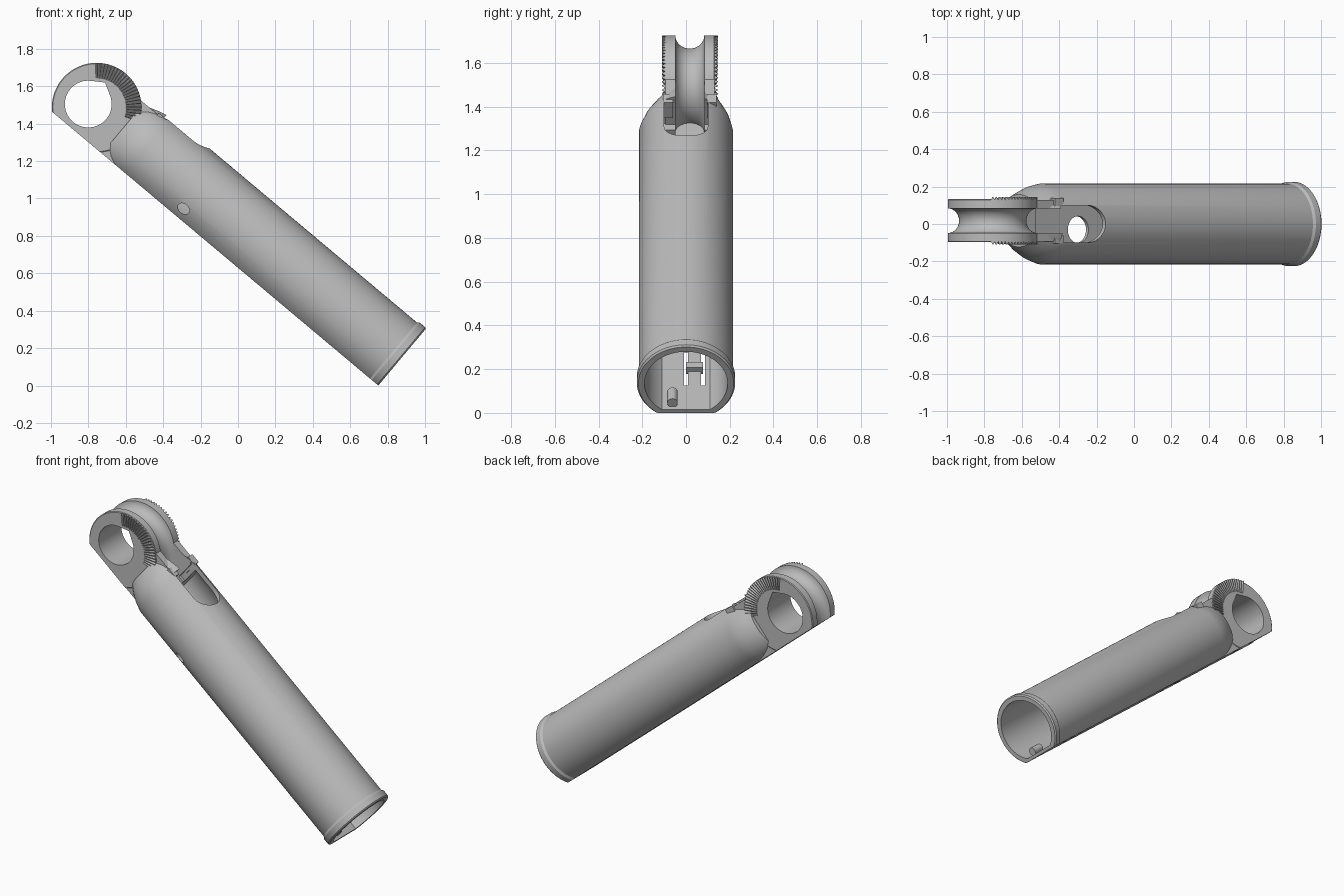
import bpy, bmesh
from math import radians, sin, cos, asin, pi
from mathutils import Vector

cube = bpy.data.objects.get("Cube")
if cube:
    bpy.data.objects.remove(cube, do_unlink=True)

grey = bpy.data.materials.new("plain grey")
grey.use_nodes = True
GREY = (0.5, 0.5, 0.5, 1)
grey.diffuse_color = GREY
grey.node_tree.nodes["Principled BSDF"].inputs["Base Color"].default_value = GREY

TILT = radians(40)
MID = 0.0175            # sideways centre of the eye
EYE_U, EYE_W = 2.108, 0.17


def finish(name, bm):
    """Parts are drawn along the tube (u, y, w), then tilted as a whole."""
    for v in bm.verts:
        v.co.x = -v.co.x
    bmesh.ops.recalc_face_normals(bm, faces=bm.faces)
    mesh = bpy.data.meshes.new(name)
    bm.to_mesh(mesh)
    bm.free()
    mesh.materials.append(grey)
    ob = bpy.data.objects.new(name, mesh)
    bpy.context.collection.objects.link(ob)
    ob.rotation_euler = (0, TILT, 0)
    ob.location = (0.75, 0, 0)
    return ob


def loft(name, rings):
    bm = bmesh.new()
    loops = [[bm.verts.new(p) for p in ring] for ring in rings]
    n = len(loops[0])
    for a, b in zip(loops, loops[1:]):
        for i in range(n):
            j = (i + 1) % n
            bm.faces.new((a[i], a[j], b[j], b[i]))
    bm.faces.new(loops[0])
    bm.faces.new(loops[-1])
    return finish(name, bm)


def box(name, u0, u1, y0, y1, w0, w1):
    ring = [(y0, w0), (y1, w0), (y1, w1), (y0, w1)]
    return loft(name, [[(u, y, w) for y, w in ring] for u in (u0, u1)])


def arc(ra, rb, drop, n=72):
    """Circle with a flat underside, drop below the centre."""
    a0 = -asin(drop / rb)
    steps = [a0 + (pi - 2 * a0) * i / n for i in range(n + 1)]
    return [(ra * cos(a), rb * sin(a)) for a in steps]


def tube_ring(u, ra, rb, floor=0.0, mid=0.0):
    return [(u, mid + a, 0.175 + b) for a, b in arc(ra, rb, 0.175 - floor)]


def cut(ob, cutters):
    for c in cutters:
        mod = ob.modifiers.new("cut", 'BOOLEAN')
        mod.operation, mod.solver, mod.object = 'DIFFERENCE', 'EXACT', c
        with bpy.context.temp_override(object=ob, active_object=ob):
            bpy.ops.object.modifier_apply(modifier=mod.name)
        bpy.data.objects.remove(c, do_unlink=True)


# Tube with end rim and tapering shoulder
R = 0.216
sections = [(0, 0.218), (0.008, 0.225), (0.045, 0.225), (0.058, R), (1.77, R)]
rings = [tube_ring(u, r, r) for u, r in sections]
rings += [tube_ring(1.83, 0.2, 0.205, mid=0.004), tube_ring(1.88, 0.175, 0.192, mid=0.008),
          tube_ring(1.93, 0.14, 0.18, mid=MID)]
tube = loft("tube", rings)

# Hollow, top slot with round end, cable channel and small openings
bore = loft("bore", [tube_ring(u, 0.19, 0.19, 0.02) for u in (-0.05, 1.75)])
slot_outline = [(1.605 + 0.1 * cos(a), 0.1 * sin(a))
                for a in (pi / 2 + pi * i / 24 for i in range(25))]
slot_outline += [(1.797, -0.1), (1.797, 0.1)]
slot = loft("slot", [[(u, y, w) for u, y in slot_outline] for w in (0.22, 0.6)])
channel = box("channel", 1.7, 2.0, MID - 0.066, MID + 0.066, 0.1, 0.6)


def round_cutter(name, u, y, r, w0, w1):
    turn = [2 * pi * i / 32 for i in range(32)]
    return loft(name, [[(u + r * cos(a), y + r * sin(a), w) for a in turn] for w in (w0, w1)])


floor_hole = round_cutter("floor_hole", 1.386, -0.03, 0.072, -0.1, 0.1)
turn = [2 * pi * i / 24 for i in range(24)]
side_hole = loft("side_hole", [[(1.405 + 0.035 * cos(a), y, 0.055 + 0.025 * sin(a)) for a in turn]
                               for y in (-0.3, -0.1)])
slits = [box("slit", 0.17, 0.43, y - 0.009, y + 0.009, -0.1, 0.1) for y in (0.0, 0.078)]
cut(tube, [bore, slot, channel, floor_hole, side_hole] + slits)

# Neck joining the tube to the eye
box("neck_base", 1.76, 2.0, MID - 0.112, MID + 0.112, 0, 0.1)
for side, label in ((-1, "right"), (1, "left")):
    ys = sorted((MID + side * 0.066, MID + side * 0.112))
    box(label + "_neck_cheek", 1.79, 2.0, ys[0], ys[1], 0, 0.352)
    ys = sorted((MID + side * 0.078, MID + side * 0.122))
    box(label + "_slot_lug", 1.775, 1.835, ys[0], ys[1], 0.27, 0.362)

# Eye: disc with flat underside and a round groove about its edge
profile = [(-0.115, 0.235), (-0.111, 0.24)]
profile += [(-0.066 * cos(a), 0.24 - 0.06 * sin(a)) for a in (pi * i / 16 for i in range(17))]
profile += [(0.111, 0.24), (0.115, 0.235)]
eye = loft("eye", [[(EYE_U - a, MID + y, EYE_W + b) for a, b in arc(r, r, EYE_W)]
                   for y, r in profile])

# Bore of the eye, with one blunt corner
hole_ring = []
for i in range(90):
    d = 4 * i
    off = abs(d - 92)
    r = 0.125 / cos(radians(max(0, 31 - off)))
    hole_ring.append((2.155 - r * cos(radians(d)), 0.156 + r * sin(radians(d))))
cut(eye, [loft("eye_hole", [[(u, y, w) for u, w in hole_ring] for y in (-0.3, 0.3)])])

# Radial locking teeth on both faces of the eye
for side, label in ((-1, "right"), (1, "left")):
    bm = bmesh.new()
    for i in range(24):
        mid = 24 + 4.6 * i
        tooth = []
        for r, h in ((0.158, 0.005), (0.239, 0.013)):
            for da, y in ((-2.2, 0.112), (2.2, 0.112), (-0.5, 0.115 + h), (0.5, 0.115 + h)):
                a = radians(mid + da)
                tooth.append(bm.verts.new(Vector((EYE_U - r * cos(a), MID + side * y,
                                                  EYE_W + r * sin(a)))))
        bmesh.ops.convex_hull(bm, input=tooth)
    finish(label + "_teeth", bm)

# Catch bar and guide pin inside the open end
box("catch_bar", 0.27, 0.31, 0.0, 0.078, 0.005, 0.045)
loft("guide_pin", [[(u, -0.062 + a, 0.042 + b) for a, b in arc(0.024, 0.026, 0.025, 16)]
                   for u in (0.02, 0.1)])

# Smooth the round surfaces and keep the edges crisp
bpy.ops.object.select_all(action='DESELECT')
for ob in bpy.context.collection.objects:
    if ob.type == 'MESH' and ob.data.materials and ob.data.materials[0] == grey:
        ob.select_set(True)
        bpy.context.view_layer.objects.active = ob
bpy.ops.object.shade_smooth_by_angle(angle=radians(30))
